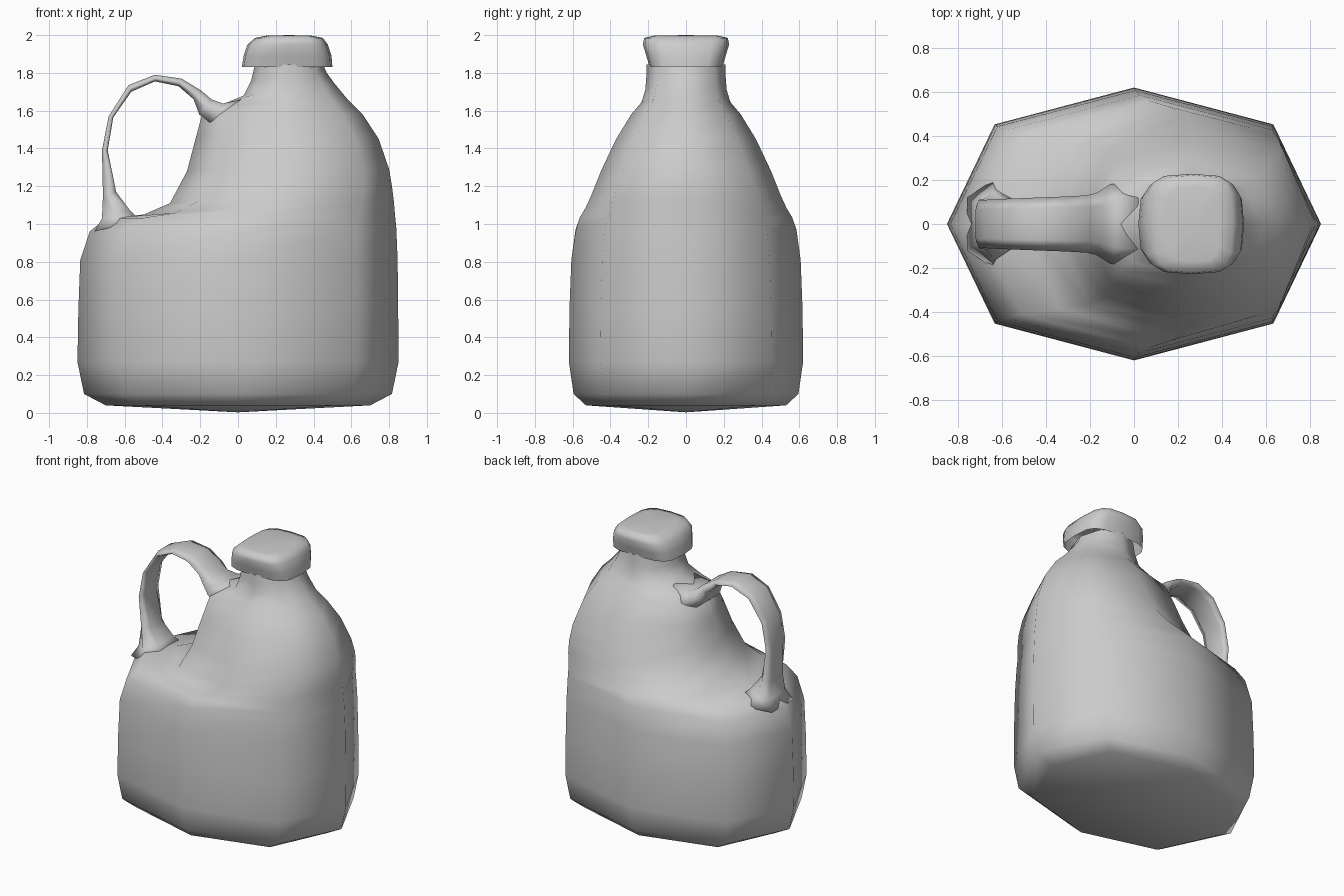
import bpy, bmesh, math

if "Cube" in bpy.data.objects:
    bpy.data.objects.remove(bpy.data.objects["Cube"])


def loft(name, rings, cap_start=None, cap_end=None, close_start=False, close_end=False):
    """Skin a list of equal-length rings; caps may be a centre point or an n-gon."""
    bm = bmesh.new()
    loops = [[bm.verts.new(p) for p in ring] for ring in rings]
    n = len(loops[0])
    for a, b in zip(loops, loops[1:]):
        for i in range(n):
            j = (i + 1) % n
            bm.faces.new((a[i], a[j], b[j], b[i]))
    for loop, tip, flat in ((loops[0], cap_start, close_start), (loops[-1], cap_end, close_end)):
        if tip:
            c = bm.verts.new(tip)
            for i in range(n):
                bm.faces.new((loop[i], loop[(i + 1) % n], c))
        elif flat:
            bm.faces.new(loop)
    bmesh.ops.recalc_face_normals(bm, faces=bm.faces)
    mesh = bpy.data.meshes.new(name)
    bm.to_mesh(mesh)
    bm.free()
    for p in mesh.polygons:
        p.use_smooth = True
    obj = bpy.data.objects.new(name, mesh)
    bpy.context.collection.objects.link(obj)
    return obj


def ring(shape, xl, xr, hy, zl, zr):
    """Scale a unit outline between xl and xr, tilting from zl to zr."""
    c, r = (xl + xr) / 2, (xr - xl) / 2
    return [(c + r * u, hy * v, zl + (zr - zl) * (u + 1) / 2) for u, v in shape]


# Body: eight-sided sections, left x, right x, half depth, left z, right z
octagon = [(1, 0), (.745, .73), (0, 1), (-.745, .73),
           (-1, 0), (-.745, -.73), (0, -1), (.745, -.73)]
body_sections = [
    (-.70, .70, .53, .04, .04), (-.815, .815, .595, .10, .10),
    (-.85, .85, .62, .27, .27), (-.845, .848, .617, .55, .55),
    (-.835, .845, .607, .81, .81), (-.785, .838, .585, .96, .98),
    (-.70, .832, .562, 1.03, 1.04), (-.50, .825, .532, 1.05, 1.12),
    (-.36, .815, .50, 1.11, 1.20), (-.27, .80, .448, 1.28, 1.29),
    (-.225, .745, .37, 1.45, 1.45), (-.19, .66, .29, 1.58, 1.58),
    (-.09, .58, .235, 1.63, 1.66), (.03, .51, .215, 1.68, 1.745),
    (.07, .47, .21, 1.76, 1.80), (.09, .45, .208, 1.845, 1.845),
]
loft("jug_body", [ring(octagon, *s) for s in body_sections], cap_start=(0, 0, .003))

# Handle: flat strap, outer x z, inner x z, half width
strap = [
    (-.76, .96, -.52, 1.02, .20), (-.72, 1.03, -.57, 1.07, .15),
    (-.715, 1.15, -.645, 1.17, .115), (-.72, 1.39, -.69, 1.39, .11),
    (-.685, 1.57, -.66, 1.565, .11), (-.58, 1.735, -.565, 1.70, .115),
    (-.44, 1.79, -.44, 1.755, .12), (-.30, 1.77, -.315, 1.73, .125),
    (-.20, 1.71, -.235, 1.66, .13), (-.14, 1.66, -.205, 1.58, .14),
    (-.08, 1.638, -.14, 1.53, .18), (.02, 1.66, -.05, 1.50, .19),
]


def strap_ring(xo, zo, xi, zi, w):
    xm, zm = (xo + xi) / 2, (zo + zi) / 2
    return [(xo, -w * .6, zo), (xo, w * .6, zo), (xm, w, zm),
            (xi, w * .6, zi), (xi, -w * .6, zi), (xm, -w, zm)]


loft("handle", [strap_ring(*s) for s in strap], close_start=True, close_end=True)

# Cap: rounded square, open underneath
squircle = []
for i in range(16):
    a = math.tau * i / 16
    c, s = math.cos(a), math.sin(a)
    squircle.append((math.copysign(abs(c) ** .55, c), math.copysign(abs(s) ** .55, s)))
cap_sections = [
    (.02, .50, .192, 1.83, 1.83), (.03, .495, .21, 1.89, 1.89),
    (.05, .475, .228, 1.95, 1.95), (.09, .45, .222, 1.985, 1.985),
    (.15, .39, .17, 1.997, 1.997),
]
loft("cap", [ring(squircle, *s) for s in cap_sections], cap_end=(.27, 0, 2.0))
